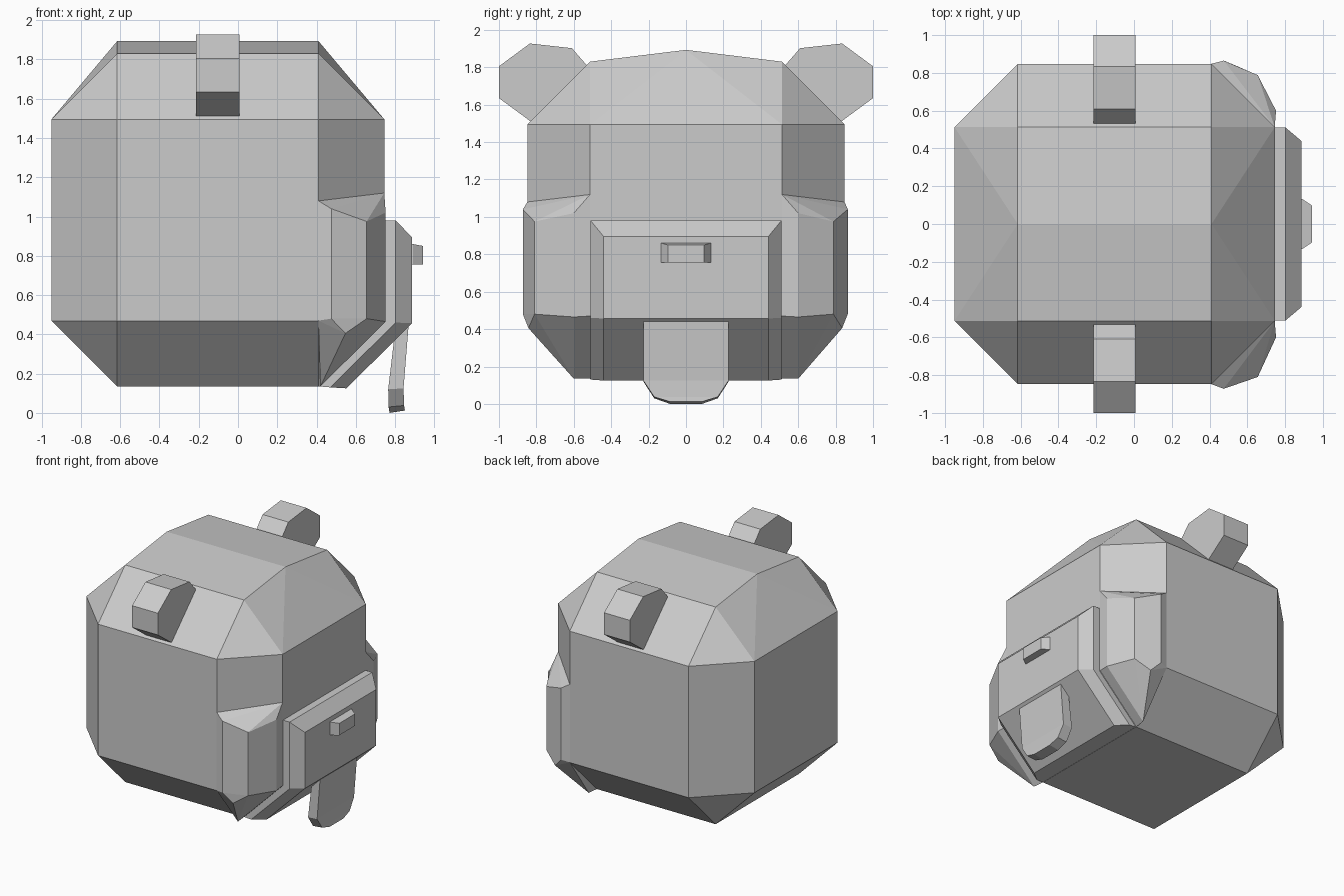
import bpy, bmesh, math
from itertools import product

if "Cube" in bpy.data.objects:
    bpy.data.objects.remove(bpy.data.objects["Cube"])


def finish(name, bm):
    bmesh.ops.recalc_face_normals(bm, faces=bm.faces)
    me = bpy.data.meshes.new(name)
    bm.to_mesh(me)
    bm.free()
    ob = bpy.data.objects.new(name, me)
    bpy.context.collection.objects.link(ob)
    return ob


def hull(name, points):
    """Convex faceted solid wrapped around a few corner points."""
    bm = bmesh.new()
    for p in points:
        bm.verts.new(p)
    res = bmesh.ops.convex_hull(bm, input=bm.verts[:])
    junk = {v for v in res["geom_interior"] if isinstance(v, bmesh.types.BMVert)}
    bmesh.ops.delete(bm, geom=list(junk), context='VERTS')
    bmesh.ops.dissolve_limit(bm, angle_limit=math.radians(1),
                             verts=bm.verts[:], edges=bm.edges[:])
    return finish(name, bm)


def mirror_y(pts):
    return [(x, s * y, z) for x, y, z in pts for s in (1, -1)]


# Head: cube with wide 45 degree chamfers and a low roof ridge
cx, cz, c, h = -0.1025, 0.982, 0.513, 0.848
head = []
for s in product((-1, 1), repeat=3):
    for axis in range(3):
        d = [h if i == axis else c for i in range(3)]
        head.append((cx + s[0] * d[0], s[1] * d[1], cz + s[2] * d[2]))
head += [(cx - c, 0, 1.893), (cx + c, 0, 1.893)]
hull("head", head)

# Cheeks: faceted pads on the front vertical corners (one slightly fuller)
for side, s, e in (("left", 1, 0.0), ("right", -1, 0.022)):
    cheek = [(0.41, 0.848, 1.08), (0.745, 0.513, 1.12),
             (0.475, 0.865 + e / 3, 1.04), (0.655, 0.788 + e, 0.975), (0.752, 0.60, 1.02),
             (0.475, 0.865 + e / 3, 0.48), (0.655, 0.788 + e, 0.48), (0.752, 0.60, 0.465),
             (0.547, 0.835 + e / 3, 0.405), (0.42, 0.60, 0.135),
             (0.41, 0.848, 0.47), (0.41, 0.513, 0.135), (0.745, 0.513, 0.47)]
    hull(side + "_cheek", [(x, s * y, z) for x, y, z in cheek])

# Muzzle: bevelled plate that wraps under the chin
hull("muzzle", mirror_y([
    (0.74, 0.51, 0.98), (0.74, 0.51, 0.47), (0.41, 0.51, 0.135),
    (0.803, 0.51, 0.98), (0.803, 0.51, 0.46), (0.47, 0.51, 0.13),
    (0.886, 0.44, 0.895), (0.886, 0.44, 0.457), (0.553, 0.44, 0.125)]))

# Nose
hull("nose", mirror_y([
    (0.87, 0.133, 0.86), (0.87, 0.133, 0.757), (0.89, 0.133, 0.86), (0.89, 0.133, 0.757),
    (0.943, 0.097, 0.85), (0.943, 0.097, 0.757)]))

# Tongue: rounded strip, rows give half width and back/front (x, z)
rows = [(0.228, 0.805, 0.46, 0.87, 0.46),
        (0.228, 0.765, 0.12, 0.843, 0.125),
        (0.17, 0.767, 0.03, 0.846, 0.038),
        (0.085, 0.772, 0.0, 0.85, 0.012)]
bm = bmesh.new()
sheets = []
for k in (0, 1):
    pts = [(r[1 + 2 * k], r[0], r[2 + 2 * k]) for r in rows]
    pts += [(x, -y, z) for x, y, z in reversed(pts)]
    sheets.append([bm.verts.new(p) for p in pts])
n = len(rows)
for k in sheets:
    for i in range(n - 1):
        bm.faces.new((k[i], k[i + 1], k[-2 - i], k[-1 - i]))
for i in range(2 * n):
    j = (i + 1) % (2 * n)
    bm.faces.new((sheets[0][i], sheets[0][j], sheets[1][j], sheets[1][i]))
finish("tongue", bm)

# Ears: extruded polygon blocks on the sloped top edges
profile = [(0.50, 1.76), (0.53, 1.81), (0.61, 1.902), (0.835, 1.927),
           (1.0, 1.805), (1.0, 1.635), (0.83, 1.51), (0.78, 1.48)]
for side, s in (("left", 1), ("right", -1)):
    hull(side + "_ear", [(x, s * y, z) for y, z in profile for x in (-0.215, 0.008)])
